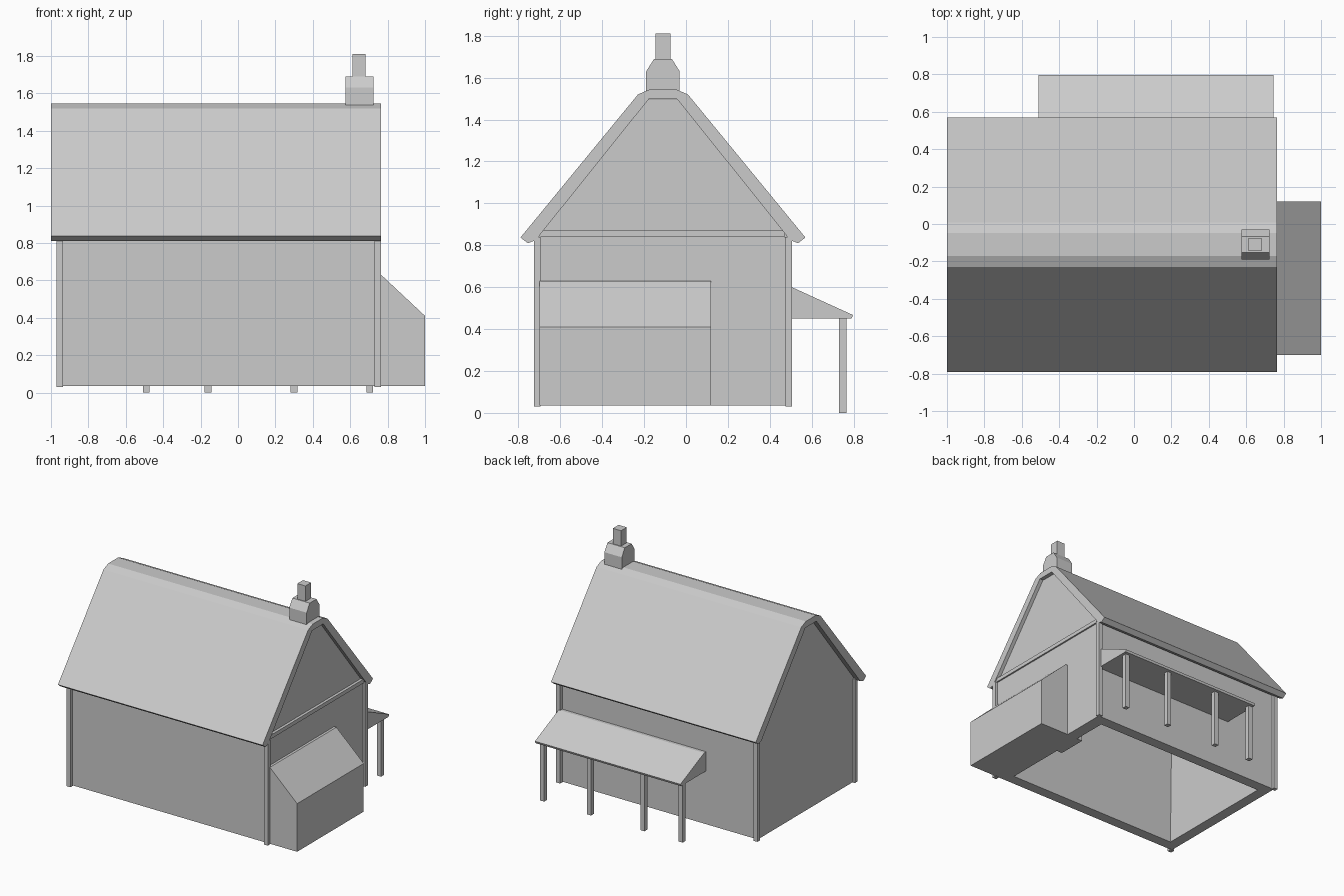
import bpy, bmesh
from mathutils import Vector

if "Cube" in bpy.data.objects:
    bpy.data.objects.remove(bpy.data.objects["Cube"])

YC = -0.11  # ridge line of the house


def finish(name, bm):
    bmesh.ops.recalc_face_normals(bm, faces=bm.faces)
    me = bpy.data.meshes.new(name)
    bm.to_mesh(me)
    bm.free()
    ob = bpy.data.objects.new(name, me)
    bpy.context.collection.objects.link(ob)
    return ob


def prism(name, pts, a, b, axis='x', open_bottom=False):
    """Extrude a (y,z) profile along x, or an (x,z) profile along y."""
    bm = bmesh.new()
    put = (lambda p, t: (t, p[0], p[1])) if axis == 'x' else (lambda p, t: (p[0], t, p[1]))
    face = bm.faces.new([bm.verts.new(put(p, a)) for p in pts])
    ext = bmesh.ops.extrude_face_region(bm, geom=[face], use_keep_orig=True)
    moved = [g for g in ext['geom'] if isinstance(g, bmesh.types.BMVert)]
    shift = Vector((b - a, 0, 0)) if axis == 'x' else Vector((0, b - a, 0))
    bmesh.ops.translate(bm, verts=moved, vec=shift)
    bmesh.ops.recalc_face_normals(bm, faces=bm.faces)
    if open_bottom:
        low = min(v.co.z for v in bm.verts)
        gone = [f for f in bm.faces if all(v.co.z < low + 1e-4 for v in f.verts)]
        bmesh.ops.delete(bm, geom=gone, context='FACES')
    return finish(name, bm)


def box(name, x0, x1, y0, y1, z0, z1):
    return prism(name, [(y0, z0), (y1, z0), (y1, z1), (y0, z1)], x0, x1)


def mirrored(half):
    """Mirror a half profile (offset, z) about the ridge line."""
    return [(YC + d, z) for d, z in half] + [(YC - d, z) for d, z in reversed(half)]


# House walls with gables, hollow and open underneath
walls = prism('walls', mirrored([(0.59, 0.035), (0.59, 0.85), (0.07, 1.495)]),
              -0.955, 0.735, open_bottom=True)
solid = walls.modifiers.new('thickness', 'SOLIDIFY')
solid.thickness = 0.085
solid.offset = -1
solid.use_even_offset = True

# Roof: thick bent shell with chamfered eaves and ridge
outer = [(0.605, 0.825), (0.645, 0.81), (0.68, 0.837), (0.119, 1.52), (0.061, 1.545)]
inner = [(0.068, 1.497), (0.587, 0.85)]
half_right = [(YC + d, z) for d, z in inner + outer]
half_left = [(YC - d, z) for d, z in reversed(inner + outer)]
prism('roof', half_right + half_left, -1.0, 0.765)

# Right wall below the gable, topped by a ledge
box('gable_wall_facing', 0.72, 0.745, -0.70, 0.48, 0.035, 0.84)
box('gable_ledge', 0.72, 0.757, -0.70, 0.47, 0.84, 0.87)

# Corner posts
for x in (-0.953, 0.748):
    for y in (YC - 0.6, YC + 0.6):
        box('corner_post', x - 0.017, x + 0.017, y - 0.016, y + 0.016, 0.03, 0.84)

# Side lean-to, with a stub running inside the house
prism('lean_to', [(0.70, 0.035), (1.0, 0.035), (1.0, 0.41), (0.765, 0.63), (0.70, 0.63)],
      -0.70, 0.12, axis='y')
box('lean_to_inner_stub', 0.60, 0.76, -0.12, 0.115, 0.036, 0.41)

# Back porch roof and its posts
prism('porch_roof', [(0.47, 0.45), (0.79, 0.45), (0.797, 0.467), (0.505, 0.60), (0.47, 0.60)],
      -0.51, 0.745)
for x in (-0.49, -0.16, 0.30, 0.705):
    box('porch_post', x - 0.018, x + 0.018, 0.73, 0.766, 0.0, 0.46)

# Chimney base with sloped shoulders, and the stack
prism('chimney_base', mirrored([(0.08, 1.50), (0.08, 1.63), (0.042, 1.69)]), 0.575, 0.725)
box('chimney_stack', 0.613, 0.683, YC - 0.035, YC + 0.035, 1.66, 1.81)
